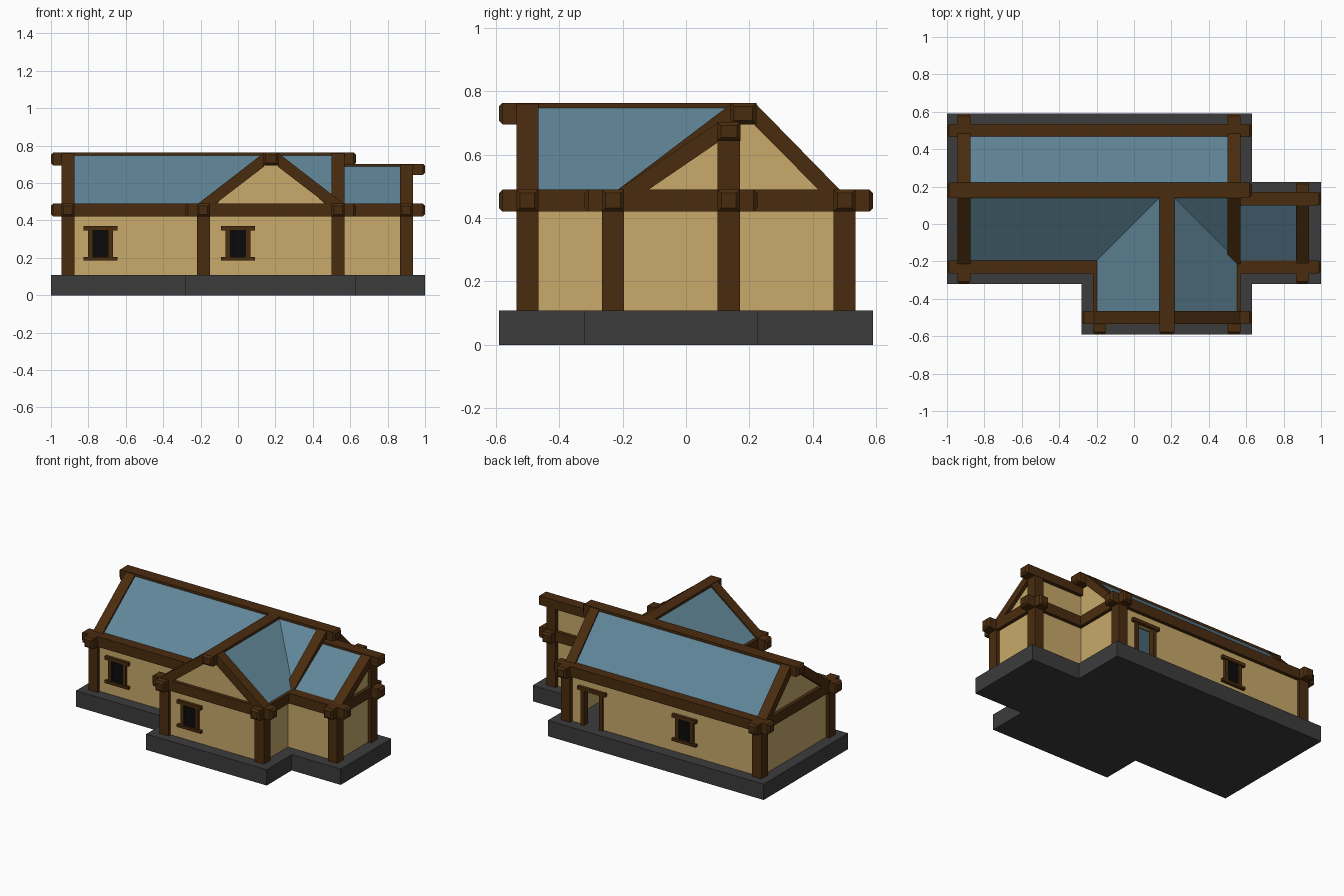
import bpy, bmesh
from mathutils import Vector

if "Cube" in bpy.data.objects:
    bpy.data.objects.remove(bpy.data.objects["Cube"])


def material(name, col):
    m = bpy.data.materials.new(name)
    m.diffuse_color = (*col, 1)
    m.use_nodes = True
    m.node_tree.nodes["Principled BSDF"].inputs["Base Color"].default_value = m.diffuse_color
    return m


WOOD = material("dark timber", (0.068, 0.025, 0.0045))
PLASTER = material("tan plaster", (0.58, 0.40, 0.145))
ROOF = material("slate blue roof", (0.117, 0.238, 0.314))
STONE = material("grey foundation", (0.045, 0.045, 0.045))
DARK = material("dark window", (0.003, 0.003, 0.003))


def finish(name, bm, mat):
    bmesh.ops.recalc_face_normals(bm, faces=bm.faces[:])
    me = bpy.data.meshes.new(name)
    bm.to_mesh(me)
    bm.free()
    me.materials.append(mat)
    ob = bpy.data.objects.new(name, me)
    bpy.context.collection.objects.link(ob)
    return ob


def extrude(name, pts, offset, mat):
    """Solid made by sweeping a flat 3D outline along an offset."""
    bm = bmesh.new()
    face = bm.faces.new([bm.verts.new(p) for p in pts])
    res = bmesh.ops.extrude_face_region(bm, geom=[face])
    verts = [g for g in res["geom"] if isinstance(g, bmesh.types.BMVert)]
    bmesh.ops.translate(bm, verts=verts, vec=Vector(offset))
    # keep the starting cap
    if not face.is_valid:
        bm.faces.new([v for v in bm.verts if v not in verts])
    return finish(name, bm, mat)


def box(name, x0, x1, y0, y1, z0, z1, mat, chamfer_axis=None):
    bm = bmesh.new()
    bmesh.ops.create_cube(bm, size=1)
    for v in bm.verts:
        v.co = ((x0 + x1) / 2 + v.co.x * (x1 - x0),
                (y0 + y1) / 2 + v.co.y * (y1 - y0),
                (z0 + z1) / 2 + v.co.z * (z1 - z0))
    if chamfer_axis is not None:
        a = chamfer_axis
        ends = [e for e in bm.edges
                if abs(e.verts[0].co[a] - e.verts[1].co[a]) < 1e-5]
        bmesh.ops.bevel(bm, geom=ends, offset=0.012, segments=1,
                        affect='EDGES', profile=0.5)
    return finish(name, bm, mat)


H = 0.035  # half timber width
T = 0.012  # half wall thickness


def beam_x(name, x0, x1, y, z0=0.42, z1=0.49, h=H):
    box(name, x0, x1, y - h, y + h, z0, z1, WOOD, 0)


def beam_y(name, y0, y1, x, z0=0.42, z1=0.49, h=H):
    box(name, x - h, x + h, y0, y1, z0, z1, WOOD, 1)


def wall_x(name, x0, x1, y, z0=0.10, z1=0.45):
    box(name, x0, x1, y - T, y + T, z0, z1, PLASTER)


def wall_y(name, y0, y1, x, z0=0.10, z1=0.45):
    box(name, x - T, x + T, y0, y1, z0, z1, PLASTER)


def slab_yz(name, x, h, pts, mat):
    extrude(name, [(x - h, y, z) for y, z in pts], (2 * h, 0, 0), mat)


def slab_xz(name, y, h, pts, mat):
    extrude(name, [(x, y - h, z) for x, z in pts], (0, 2 * h, 0), mat)


def panel(name, pts):
    extrude(name, pts, (0, 0, -0.012), ROOF)


# foundation outline
extrude("foundation", [(x, y, 0) for x, y in (
    (-1, -0.32), (-0.28, -0.32), (-0.28, -0.59), (0.63, -0.59), (0.63, -0.32),
    (1, -0.32), (1, 0.225), (0.63, 0.225), (0.63, 0.59), (-1, 0.59))],
    (0, 0, 0.108), STONE)

# posts
for x, y, top in ((-0.91, -0.23, 0.44), (-0.91, 0.5, 0.44), (0.535, 0.5, 0.44),
                  (0.535, -0.5, 0.44), (-0.185, -0.5, 0.44),
                  (0.9, -0.23, 0.44), (0.9, 0.135, 0.66)):
    box("post", x - H, x + H, y - H, y + H, 0.10, top, WOOD)

# eave beams and ridges
beam_x("back_eave_beam", -1, 0.63, 0.5)
beam_x("front_eave_beam", -1, -0.16, -0.23)
beam_x("side_wing_eave_beam", 0.51, 1, -0.23)
beam_x("side_wing_back_beam", 0.51, 1, 0.135)
beam_x("front_gable_beam", -0.28, 0.63, -0.5)
beam_y("left_gable_beam", -0.32, 0.59, -0.91)
beam_y("right_gable_beam", -0.59, 0.59, 0.535)
beam_y("side_wing_gable_beam", -0.32, 0.225, 0.9)
beam_y("front_wing_eave_beam", -0.59, -0.2, -0.185)
beam_x("main_ridge", -1, 0.63, 0.181, 0.695, 0.763, 0.041)
beam_y("front_wing_ridge", -0.59, 0.16, 0.176, 0.695, 0.763, 0.04)
beam_x("side_wing_ridge", 0.54, 1, 0.135, 0.642, 0.703, 0.037)

# rafters and gable walls of the main house
for x in (-0.91, 0.535):
    slab_yz("front_slope_rafter", x, H,
            [(-0.216, 0.488), (0.145, 0.762), (0.145, 0.69), (-0.12, 0.488)], WOOD)
    slab_yz("back_slope_rafter", x, H,
            [(0.486, 0.488), (0.218, 0.762), (0.218, 0.69), (0.419, 0.488)], WOOD)
    slab_yz("gable_wall", x, T,
            [(-0.17, 0.45), (0.14, 0.72), (0.22, 0.72), (0.45, 0.45)], PLASTER)

# front wing gable
for s in (-1, 1):
    slab_xz("front_gable_rafter", -0.5, H,
            [(0.176 + s * d, z) for d, z in
             ((0.392, 0.488), (0.037, 0.762), (0.037, 0.688), (0.298, 0.488))], WOOD)
slab_xz("front_gable_wall", -0.5, T,
        [(-0.16, 0.45), (0.14, 0.72), (0.21, 0.72), (0.51, 0.45)], PLASTER)

# side wing gable
slab_yz("side_wing_rafter", 0.9, H,
        [(-0.216, 0.488), (0.103, 0.702), (0.103, 0.64), (-0.12, 0.488)], WOOD)
slab_yz("side_wing_end_wall", 0.9, T,
        [(-0.23, 0.10), (0.135, 0.10), (0.135, 0.68), (0.1, 0.67), (-0.18, 0.47),
         (-0.23, 0.45)], PLASTER)

# walls, with a door gap in the back wall
D0, D1 = 0.275, 0.415
wall_x("back_wall", -0.91, D0, 0.5)
wall_x("back_wall_beside_door", D1, 0.535, 0.5)
wall_x("back_wall_over_door", D0, D1, 0.5, 0.345)
wall_x("front_wall", -0.91, -0.185, -0.23)
wall_x("front_wing_wall", -0.185, 0.535, -0.5)
wall_x("side_wing_front_wall", 0.535, 0.9, -0.23)
wall_x("side_wing_back_wall", 0.535, 0.9, 0.135, 0.10, 0.67)
wall_y("left_wall", -0.23, 0.5, -0.91)
wall_y("front_wing_left_wall", -0.5, -0.23, -0.185)
wall_y("front_wing_right_wall", -0.5, -0.23, 0.535)
wall_y("right_wall", 0.135, 0.5, 0.535)

# roof panels, trimmed along the valleys
E, R = 0.489, 0.75
panel("back_roof", [(-0.9, 0.469, E), (0.52, 0.469, E), (0.52, 0.218, R), (-0.9, 0.218, R)])
panel("front_roof_left", [(-0.9, -0.196, E), (-0.2, -0.196, E), (0.14, 0.144, R), (-0.9, 0.144, R)])
panel("front_roof_right", [(0.212, 0.144, R), (0.52, -0.164, 0.5136), (0.52, 0.144, R)])
for s in (-1, 1):
    xe, xr = 0.176 + s * 0.376, 0.176 + s * 0.036
    panel("front_wing_roof", [(xe, -0.48, E), (xe, -0.196, E), (xr, 0.144, R), (xr, -0.48, R)])
panel("side_wing_roof", [(0.55, -0.196, E), (0.88, -0.196, E), (0.88, 0.103, 0.692), (0.55, 0.103, 0.692)])


def trim(name, x0, x1, y, z0, z1, d):
    box(name, x0, x1, y - d, y + d, z0, z1, WOOD)


# windows: dark pane, jambs, lintel and sill
for x, y, s in ((-0.735, -0.23, -1), (0, -0.5, -1), (-0.354, 0.5, 1)):
    f = y + s * (T + 0.003)
    box("window_pane", x - 0.045, x + 0.045, f - 0.004, f + 0.004, 0.2, 0.35, DARK)
    for j in (-1, 1):
        trim("window_jamb", x + j * 0.055 - 0.012, x + j * 0.055 + 0.012, f, 0.195, 0.35, 0.012)
    trim("window_lintel", x - 0.09, x + 0.09, f, 0.346, 0.369, 0.018)
    trim("window_sill", x - 0.09, x + 0.09, f, 0.186, 0.204, 0.018)

# door frame
for x in (D0, D1):
    trim("door_jamb", x - 0.012, x + 0.012, 0.505, 0.10, 0.35, 0.022)
trim("door_lintel", D0 - 0.035, D1 + 0.035, 0.505, 0.346, 0.369, 0.028)
